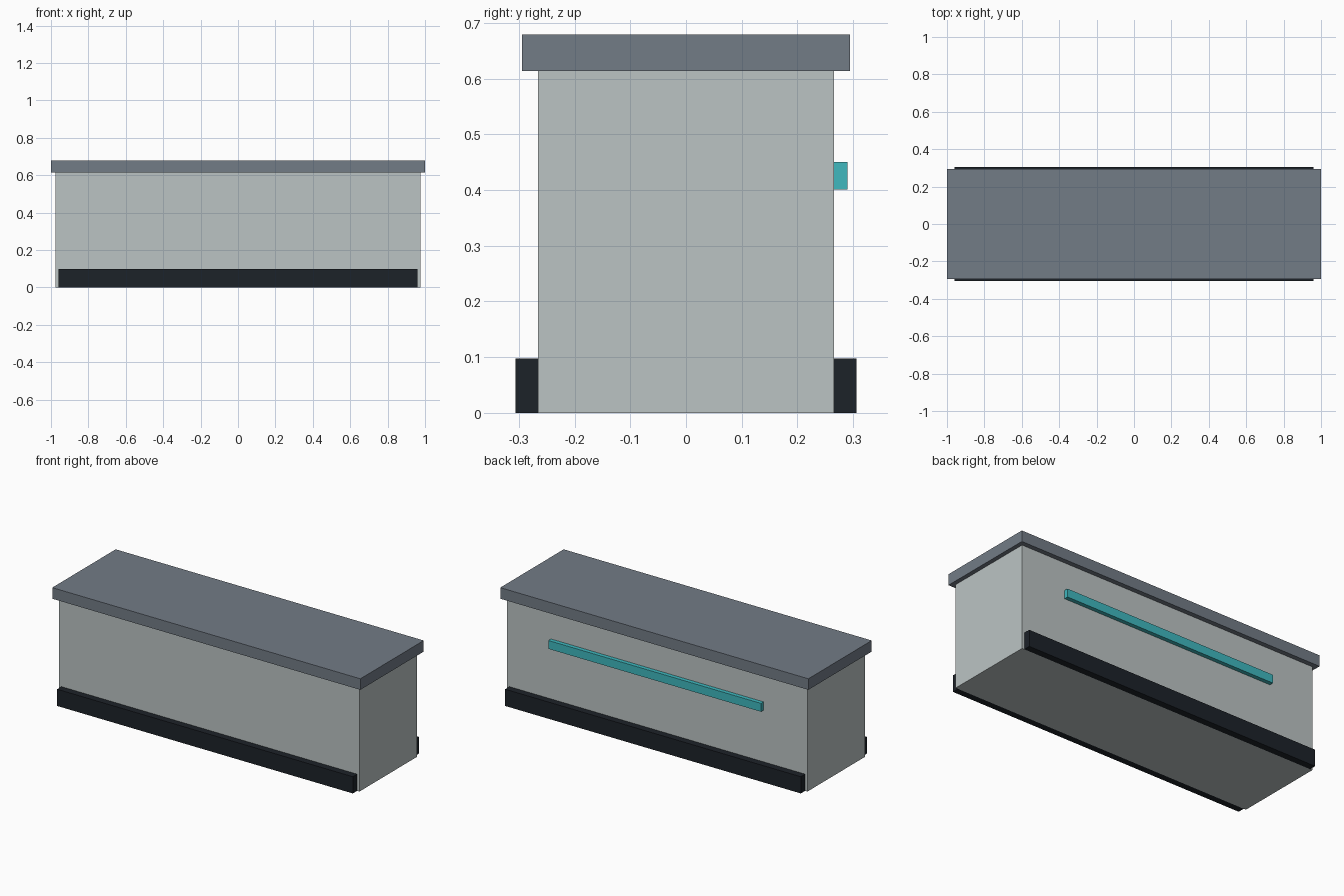
import bpy

if "Cube" in bpy.data.objects:
    bpy.data.objects.remove(bpy.data.objects["Cube"])


def material(name, color):
    mat = bpy.data.materials.new(name)
    mat.diffuse_color = (*color, 1)
    mat.use_nodes = True
    mat.node_tree.nodes["Principled BSDF"].inputs["Base Color"].default_value = mat.diffuse_color
    return mat


def box(name, x, y, z, mat=None):
    """Box spanning the given (min, max) ranges."""
    spans = (x, y, z)
    bpy.ops.mesh.primitive_cube_add(size=1, location=[(a + b) / 2 for a, b in spans])
    ob = bpy.context.object
    ob.name = name
    ob.scale = [b - a for a, b in spans]
    bpy.ops.object.transform_apply(location=False, rotation=False, scale=True)
    if mat:
        ob.data.materials.append(mat)
    return ob


slate = material("slate", (0.17, 0.20, 0.24))
dark = material("dark", (0.012, 0.016, 0.022))
teal = material("teal", (0.05, 0.48, 0.52))
pale = material("pale_grey", (0.50, 0.55, 0.55))

# Main counter body
box("counter_body", (-0.975, 0.975), (-0.266, 0.266), (0, 0.614), pale)
# Overhanging worktop
box("countertop", (-1, 1), (-0.294, 0.294), (0.614, 0.679), slate)
# Plinth passing through the body, showing at front and back
box("base_plinth", (-0.96, 0.96), (-0.306, 0.306), (0, 0.098), dark)
# Accent strip on the back face
box("accent_strip", (-0.69, 0.69), (0.26, 0.29), (0.401, 0.45), teal)
